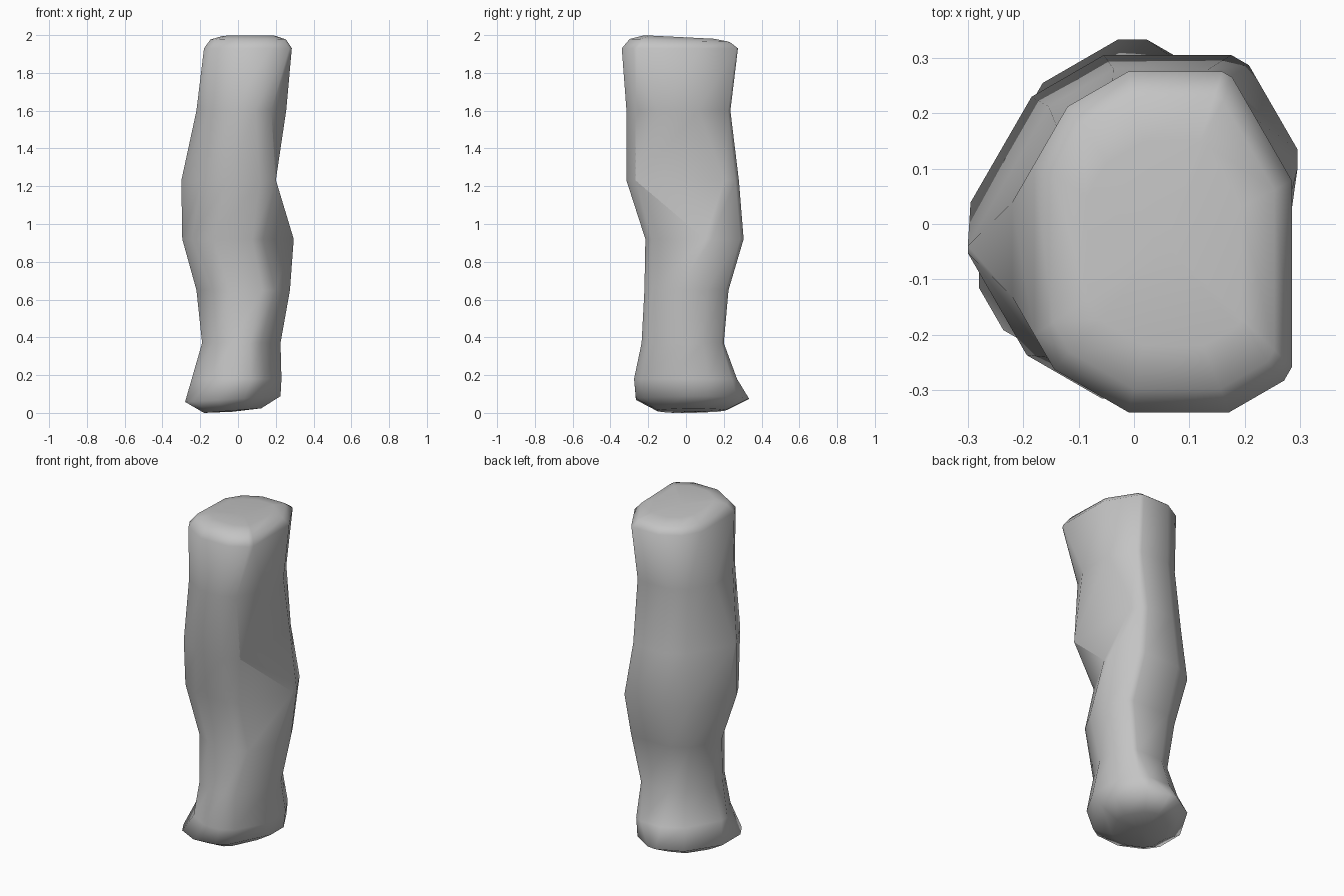
import bpy
import bmesh
from math import sin, cos, radians
from mathutils import Vector

cube = bpy.data.objects.get("Cube")
if cube:
    bpy.data.objects.remove(cube, do_unlink=True)

# Plain grey material
grey = bpy.data.materials.new("plain grey")
grey.use_nodes = True
colour = (0.55, 0.55, 0.55, 1)
grey.diffuse_color = colour
grey.node_tree.nodes["Principled BSDF"].inputs["Base Color"].default_value = colour

# Each stem ring is a polygon: its height, then how far its flat sides
# lie from the axis, in these directions (anticlockwise from +x)
DIRECTIONS = (0, 30, 60, 90, 150, 180, 210, 270, 330)
RINGS = [
    (.075, .225, .25, .3, .333, .27, .28, .3, .265, .2),
    (.18, .23, .26, .29, .27, .22, .245, .233, .275, .238),
    (.37, .225, .238, .245, .2, .17, .19, .203, .235, .206),
    (.65, .275, .293, .29, .225, .21, .22, .203, .22, .26),
    (.92, .295, .323, .352, .305, .275, .295, .286, .215, .206),
    (1.23, .2, .275, .31, .28, .24, .3, .286, .315, .307),
    (1.6, .255, .254, .275, .235, .21, .22, .256, .315, .286),
    (1.93, .285, .286, .318, .275, .21, .18, .256, .34, .376),
]
# Wide corners are cut by an extra side, at this share of the corner's reach
CUTS = {120: .87, 240: .87, 300: .92}

bm = bmesh.new()


def corner(side_a, side_b):
    """Point where two sides, given as (degrees, distance), meet."""
    (a, da), (b, db) = side_a, side_b
    a, b = radians(a), radians(b)
    s = sin(b - a)
    return Vector(((da * sin(b) - db * sin(a)) / s,
                   (db * cos(a) - da * cos(b)) / s))


def ring(z, *dist):
    sides = dict(zip(DIRECTIONS, dist))
    for angle, share in CUTS.items():
        before, after = angle - 30, angle + 30
        point = corner((before, sides[before]), (after, sides[after]))
        outward = Vector((cos(radians(angle)), sin(radians(angle))))
        sides[angle] = point.dot(outward) * share
    ordered = sorted(sides.items())
    following = ordered[1:] + ordered[:1]
    return [bm.verts.new((*corner(a, b), z)) for a, b in zip(ordered, following)]


def middle(loop):
    return sum((v.co for v in loop), Vector()) / len(loop)


def inset(loop, scale, z, tilt_x=0, tilt_y=0):
    """Copy a loop, shrunk towards its middle, at another height."""
    c = middle(loop)
    result = []
    for v in loop:
        d = (v.co - c) * scale
        height = z + d.x * tilt_x + d.y * tilt_y
        result.append(bm.verts.new((c.x + d.x, c.y + d.y, height)))
    return result


def bridge(a, b):
    n = len(a)
    for i in range(n):
        j = (i + 1) % n
        bm.faces.new((a[i], a[j], b[j], b[i]))


def close(loop, z):
    c = middle(loop)
    tip = bm.verts.new((c.x, c.y, z))
    for i in range(len(loop)):
        bm.faces.new((loop[i - 1], loop[i], tip))


loops = [ring(*r) for r in RINGS]

# The base leans down to one side
foot, rim = loops[0], loops[-1]
for v in foot:
    v.co.z += v.co.x * .06

# Rounded underside and softly rounded top
sole = inset(foot, .6, .012, tilt_x=.08)
lip = inset(rim, .86, 1.972, tilt_y=-.03)
crown = inset(rim, .6, 1.99, tilt_y=-.05)
loops = [sole, *loops, lip, crown]
for lower, upper in zip(loops, loops[1:]):
    bridge(lower, upper)
close(sole, .006)
close(crown, 1.975)

bmesh.ops.recalc_face_normals(bm, faces=bm.faces)
for f in bm.faces:
    f.smooth = True
mesh = bpy.data.meshes.new("lumpy_stem")
bm.to_mesh(mesh)
bm.free()
mesh.materials.append(grey)
stem = bpy.data.objects.new("lumpy_stem", mesh)
bpy.context.collection.objects.link(stem)
